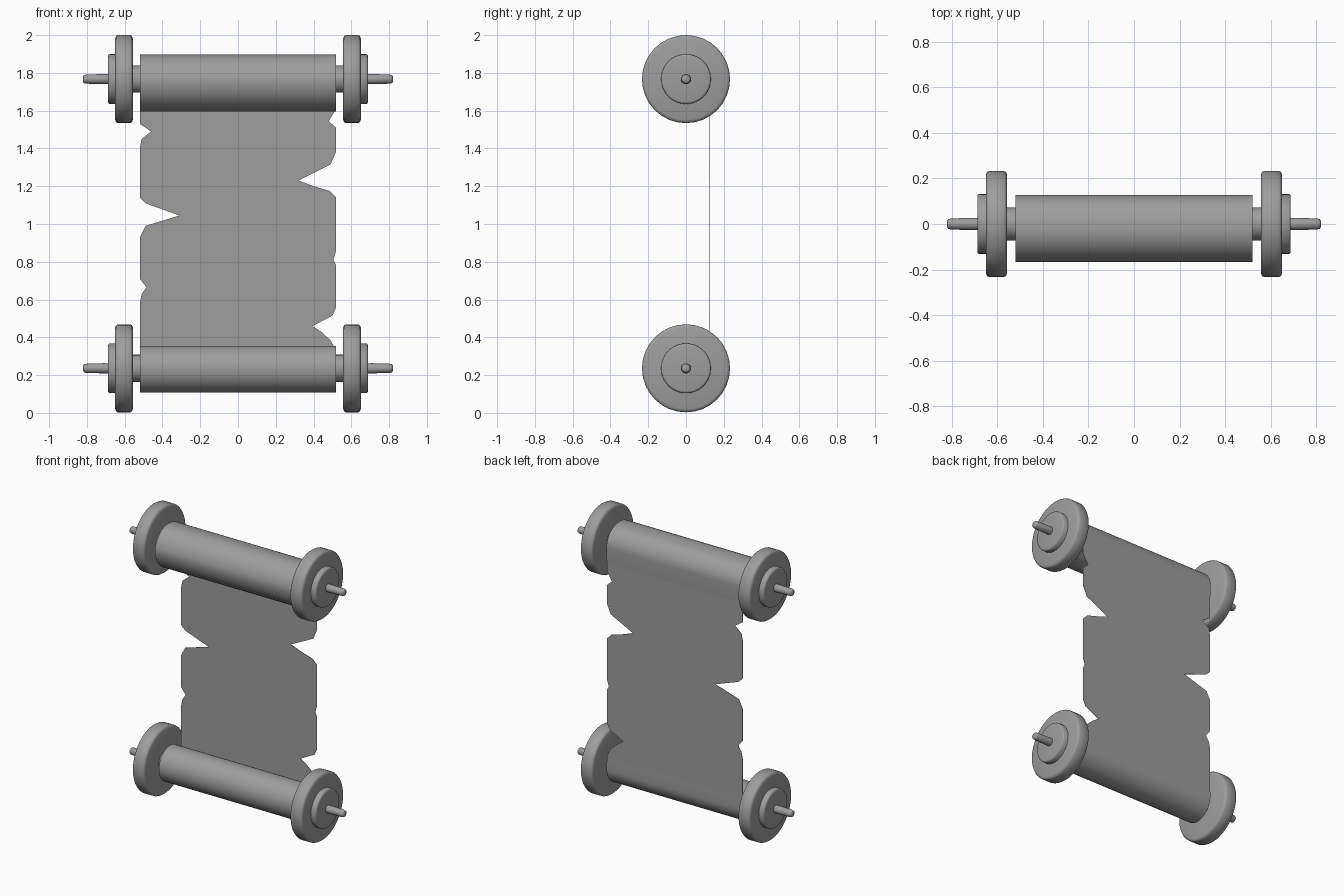
import bpy, bmesh
from math import sin, cos, pi, radians

if "Cube" in bpy.data.objects:
    bpy.data.objects.remove(bpy.data.objects["Cube"])

TOP, LOW, W = 1.767, 0.236, 0.52   # roller heights, half width of the sheet

grey = bpy.data.materials.new("dark_grey")
grey.diffuse_color = (.34, .34, .34, 1)
grey.use_nodes = True
grey.node_tree.nodes["Principled BSDF"].inputs["Base Color"].default_value = grey.diffuse_color


def finish(name, bm, angle=50, thickness=0):
    mesh = bpy.data.meshes.new(name)
    bm.to_mesh(mesh)
    bm.free()
    mesh.materials.append(grey)
    ob = bpy.data.objects.new(name, mesh)
    bpy.context.collection.objects.link(ob)
    bpy.ops.object.select_all(action='DESELECT')
    ob.select_set(True)
    bpy.context.view_layer.objects.active = ob
    if thickness:
        mod = ob.modifiers.new("thickness", 'SOLIDIFY')
        mod.thickness, mod.offset = thickness, 0
        bpy.ops.object.modifier_apply(modifier=mod.name)
    bpy.ops.object.shade_smooth_by_angle(angle=radians(angle))
    return ob


def lathe_x(name, profile, z, segs=32):
    """Closed solid turned around the x axis from (x, radius) points."""
    bm = bmesh.new()
    rings = [[bm.verts.new((x, r * cos(2 * pi * i / segs), z + r * sin(2 * pi * i / segs)))
              for i in range(segs)] for x, r in profile]
    for a, b in zip(rings, rings[1:]):
        for i in range(segs):
            j = (i + 1) % segs
            bm.faces.new((a[i], a[j], b[j], b[i]))
    bm.faces.new(rings[0])
    bm.faces.new(rings[-1])
    bmesh.ops.recalc_face_normals(bm, faces=bm.faces)
    return finish(name, bm)


# rollers: core rod, end discs, hubs and handle pins
DISC = [(.557, .215), (.561, .227), (.570, .233), (.637, .233), (.646, .227), (.650, .215)]
HUB = [(.640, .132), (.680, .132), (.686, .128), (.688, .120)]
PIN = [(.680, .026), (.710, .027), (.805, .024), (.816, .021), (.820, .014)]
for level, z in (("upper", TOP), ("lower", LOW)):
    lathe_x(level + "_core_rod", [(-.57, .072), (.57, .072)], z)
    for side, s in (("left", -1), ("right", 1)):
        for part, prof, segs in (("end_disc", DISC, 32), ("hub", HUB, 32), ("handle_pin", PIN, 16)):
            lathe_x(f"{level}_{side}_{part}", [(s * x, r) for x, r in prof], z, segs)

# torn edges of the hanging sheet, top to bottom
LEFT = [(-W, 1.53), (-.46, 1.49), (-.51, 1.45), (-W, 1.40), (-W, 1.14), (-.49, 1.11),
        (-.31, 1.045), (-.49, .99), (-W, .93), (-W, .71), (-.485, .665), (-.51, .63), (-W, .58)]
RIGHT = [(W, 1.61), (.48, 1.545), (W, 1.51), (W, 1.385), (.49, 1.315), (.32, 1.23),
         (.40, 1.20), (.485, 1.175), (W, 1.14), (W, .86), (.505, .81), (W, .78), (W, .56),
         (.50, .515), (.395, .46), (.44, .43), (.49, .385), (W, .33)]
FLAT_Y, FLAT_TOP, FLAT_LOW = .122, 1.66, .31


def roll_path(z, up, radii, turns, steps):
    """(y, z) points winding from the back of a roller; radii are given per quarter turn."""
    pts = []
    for i in range(steps + 1):
        q = turns * 4 * i / steps
        k = min(int(q), len(radii) - 2)
        r = radii[k] + (radii[k + 1] - radii[k]) * (q - k)
        pts.append((r * cos(q * pi / 2), z + up * r * sin(q * pi / 2)))
    return pts


bm = bmesh.new()


def strip(path, first):
    prev = first
    for y, z in path:
        cur = (bm.verts.new((-W, y, z)), bm.verts.new((W, y, z)))
        bm.faces.new((prev[0], prev[1], cur[1], cur[0]))
        prev = cur


# flat torn middle of the sheet, then the rolled ends
def corner(x, z):
    return bm.verts.new((x, FLAT_Y, z))


tl, tr = corner(-W, FLAT_TOP), corner(W, FLAT_TOP)
bl, br = corner(-W, FLAT_LOW), corner(W, FLAT_LOW)
lefts = [corner(x, z) for x, z in LEFT]
rights = [corner(x, z) for x, z in RIGHT]
bm.faces.new([tl] + lefts + [bl, br] + rights[::-1] + [tr])
strip(roll_path(TOP, 1, [.126, .127, .165, .170, .160], .86, 36), (tl, tr))
strip(roll_path(LOW, -1, [.124, .126, .122, .118, .112, .105], 1.15, 44), (bl, br))
bmesh.ops.recalc_face_normals(bm, faces=bm.faces)
sheet = finish("parchment_sheet", bm, 40, thickness=.003)
# keep the hanging part evenly flat
for poly in sheet.data.polygons:
    if len(poly.vertices) > 4:
        poly.use_smooth = False
